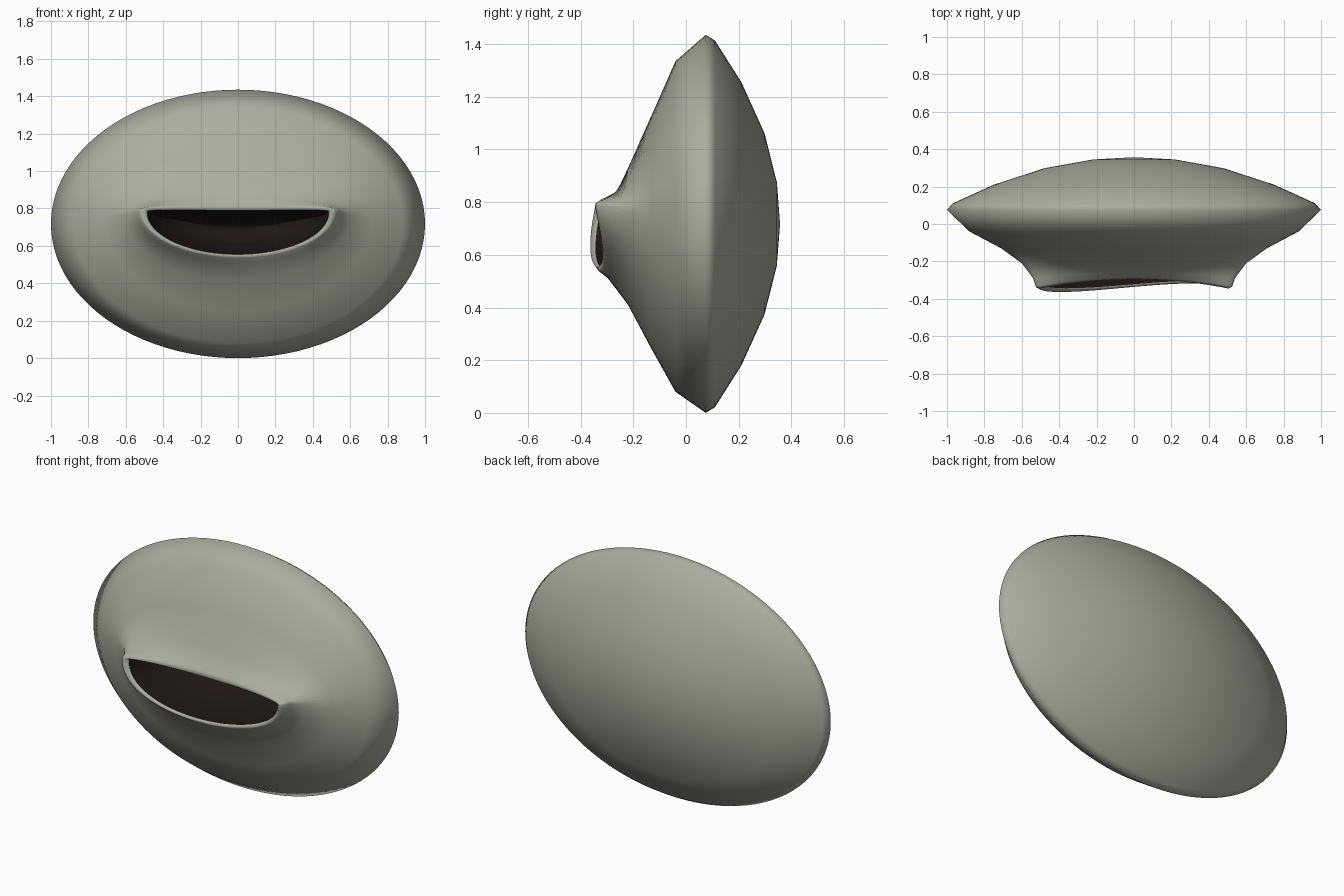
import bpy, bmesh, math

if "Cube" in bpy.data.objects:
    bpy.data.objects.remove(bpy.data.objects["Cube"])

SEGMENTS = 96


def ring_points(a, zc, up, down, y_side, y_top, y_bot, p=1.0, wave=0.0, dip=0.0):
    """Closed loop: half width a, corner height zc, own height and depth above / below."""
    pts = []
    for i in range(SEGMENTS):
        t = 2 * math.pi * i / SEGMENTS
        c, s = math.cos(t), math.sin(t)
        if s >= 0:
            z = zc + up * s ** p - dip * s * s
            y = y_side + (y_top - y_side) * s * s
        else:
            z = zc + down * s
            y = y_side + (y_bot - y_side) * s * s - wave * s * c
        pts.append((a * c, y, z))
    return pts


def loft(name, rings, cap_start, cap_end, colour, flip=False):
    """Skin a list of rings, closing the ends with a fan to a point when given."""
    bm = bmesh.new()
    loops = [[bm.verts.new(p) for p in ring_points(*r)] for r in rings]
    for u, v in zip(loops, loops[1:]):
        for i in range(SEGMENTS):
            j = (i + 1) % SEGMENTS
            bm.faces.new((u[i], u[j], v[j], v[i]))
    if cap_start:
        tip = bm.verts.new(cap_start)
        for i in range(SEGMENTS):
            bm.faces.new((loops[0][(i + 1) % SEGMENTS], loops[0][i], tip))
    if cap_end:
        tip = bm.verts.new(cap_end)
        for i in range(SEGMENTS):
            bm.faces.new((loops[-1][i], loops[-1][(i + 1) % SEGMENTS], tip))
    if flip:
        bmesh.ops.reverse_faces(bm, faces=bm.faces[:])
    for f in bm.faces:
        f.smooth = True
    mesh = bpy.data.meshes.new(name)
    bm.to_mesh(mesh)
    bm.free()
    obj = bpy.data.objects.new(name, mesh)
    bpy.context.collection.objects.link(obj)
    mat = bpy.data.materials.new(name + "_colour")
    mat.diffuse_color = colour
    mat.use_nodes = True
    mat.node_tree.nodes["Principled BSDF"].inputs["Base Color"].default_value = mat.diffuse_color
    mesh.materials.append(mat)
    return obj


def oval(k, y):
    return (k, 0.7175, 0.7175 * k, 0.7175 * k, y, y, y)


# Domed back, from near the centre out to the rim
back = [oval(0.22, 0.345), oval(0.48, 0.298), oval(0.75, 0.21), oval(0.97, 0.11), oval(1.0, 0.075)]

# Front, from the rim in to the lips
front = [
    (0.88, 0.72, 0.615, 0.64, -0.04, -0.04, -0.04),
    (0.71, 0.735, 0.385, 0.485, -0.13, -0.135, -0.135),
    (0.60, 0.765, 0.165, 0.355, -0.21, -0.22, -0.22),
    (0.54, 0.785, 0.06, 0.275, -0.29, -0.26, -0.295, 0.8, 0.02),
    (0.525, 0.785, 0.038, 0.25, -0.335, -0.285, -0.325, 0.6, 0.04),
    (0.505, 0.783, 0.026, 0.23, -0.345, -0.295, -0.336, 0.5, 0.045, 0.008),
    (0.485, 0.778, 0.022, 0.222, -0.325, -0.285, -0.322, 0.5, 0.04, 0.010),
]
# Wide bowl-shaped body with protruding lips
loft("body", back + front, (0, 0.357, 0.7175), None, (0.40, 0.42, 0.35, 1), flip=True)

# Dark mouth cavity tapering toward the back
cavity = [
    front[-1],
    (0.475, 0.772, 0.018, 0.215, -0.25, -0.22, -0.25, 0.6, 0.0, 0.01),
    (0.44, 0.760, 0.012, 0.19, -0.10, -0.10, -0.10, 1.0, 0.0, 0.02),
    (0.34, 0.745, 0.010, 0.14, 0.04, 0.04, 0.04, 1.0, 0.0, 0.025),
    (0.18, 0.71, 0.010, 0.07, 0.12, 0.12, 0.12),
]
loft("mouth_lining", cavity, None, (0, 0.14, 0.69), (0.014, 0.009, 0.007, 1), flip=True)
